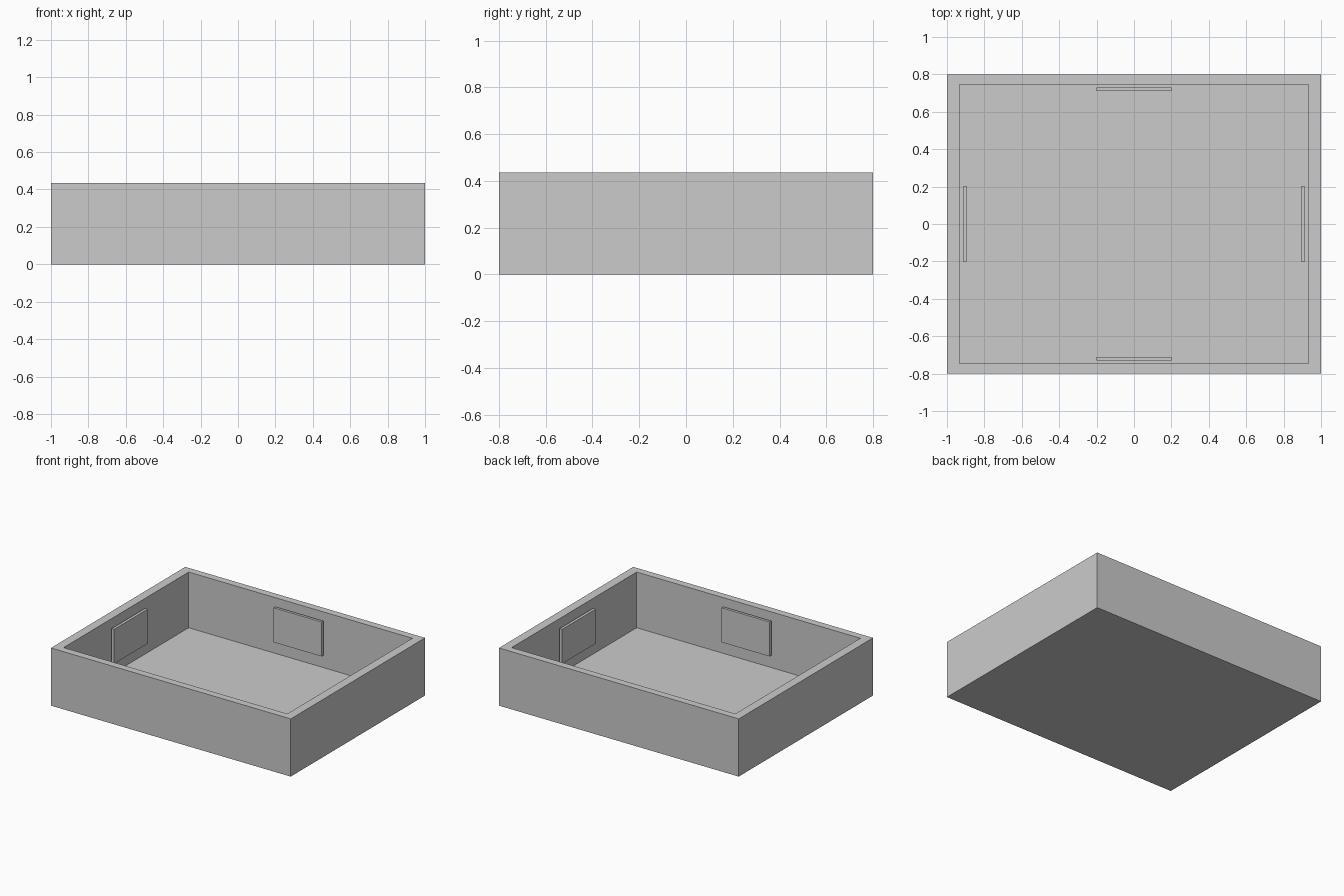
import bpy, bmesh

if "Cube" in bpy.data.objects:
    bpy.data.objects.remove(bpy.data.objects["Cube"])

def mesh_object(name, bm):
    mesh = bpy.data.meshes.new(name)
    bm.to_mesh(mesh)
    bm.free()
    ob = bpy.data.objects.new(name, mesh)
    bpy.context.collection.objects.link(ob)
    return ob

def box_bm(lo, hi):
    bm = bmesh.new()
    bmesh.ops.create_cube(bm, size=1)
    for v in bm.verts:
        v.co = [(l + h) / 2 + c * (h - l) for l, h, c in zip(lo, hi, v.co)]
    return bm

# Open tray: inset the top face for the rim, then sink it to the floor
HEIGHT, FLOOR = 0.435, 0.015
bm = box_bm((-1, -0.8, 0), (1, 0.8, HEIGHT))
top = max(bm.faces, key=lambda f: f.calc_center_median().z)
bmesh.ops.inset_region(bm, faces=[top], thickness=0.05)
for v in top.verts:
    v.co.x = 0.933 if v.co.x > 0 else -0.933
    v.co.y = 0.745 if v.co.y > 0 else -0.745
walls = bmesh.ops.extrude_discrete_faces(bm, faces=[top])
for v in walls["faces"][0].verts:
    v.co.z = FLOOR
bmesh.ops.recalc_face_normals(bm, faces=bm.faces)
mesh_object("tray", bm)

# Thin panels standing just clear of each inner wall
Z0, Z1 = 0.115, 0.375
for side, s in (("right", 1), ("left", -1)):
    a, b = sorted((s * 0.893, s * 0.914))
    mesh_object(side + "_panel", box_bm((a, -0.2, Z0), (b, 0.2, Z1)))
for side, s in (("back", 1), ("front", -1)):
    a, b = sorted((s * 0.71, s * 0.73))
    mesh_object(side + "_panel", box_bm((-0.2, a, Z0), (0.2, b, Z1)))
